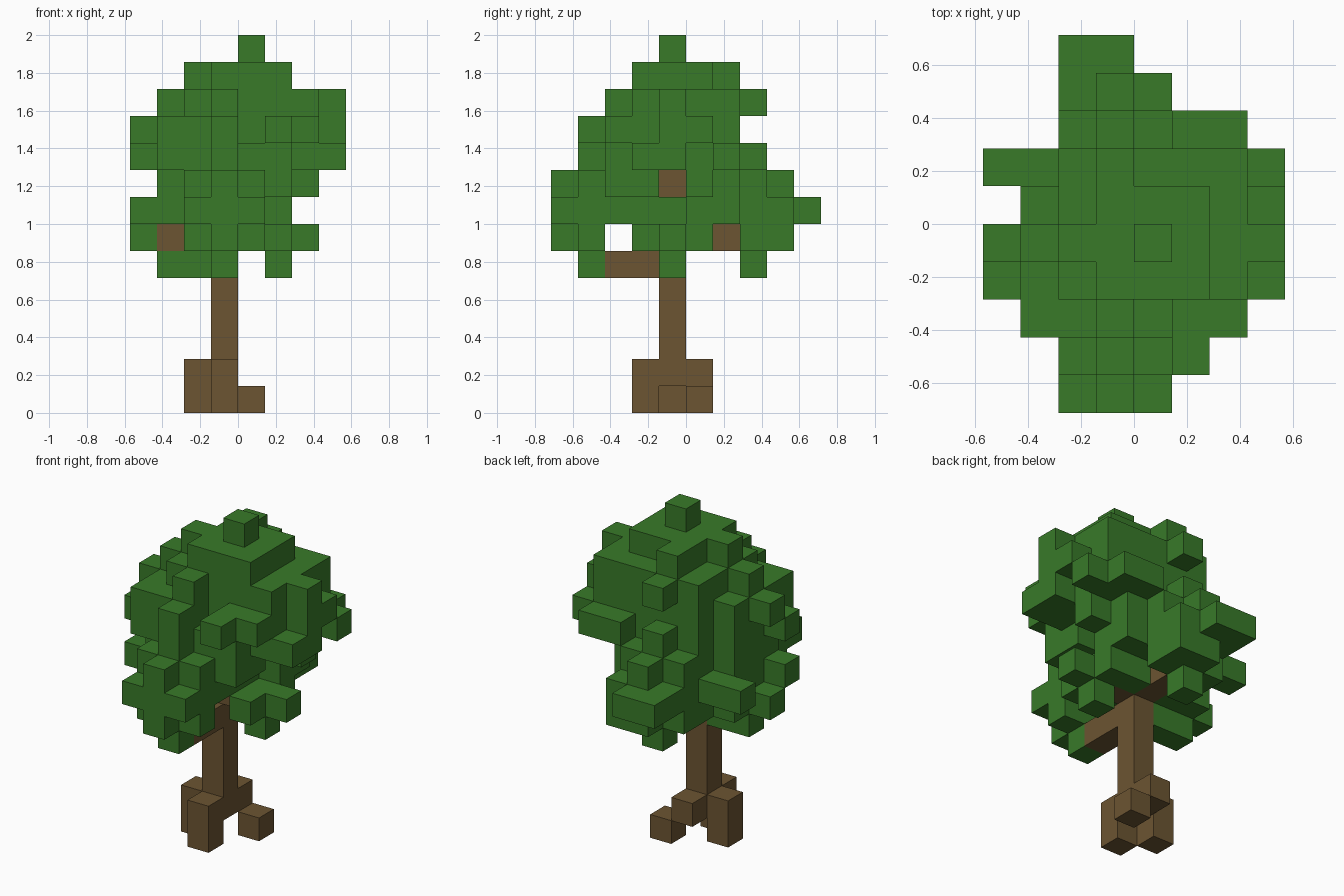
import bpy
import bmesh
from mathutils import Vector

CELL = 2 / 14

cube = bpy.data.objects.get("Cube")
if cube:
    bpy.data.objects.remove(cube, do_unlink=True)


def make_material(name, colour):
    mat = bpy.data.materials.new(name)
    mat.use_nodes = True
    mat.diffuse_color = (*colour, 1)
    mat.node_tree.nodes["Principled BSDF"].inputs["Base Color"].default_value = (*colour, 1)
    return mat


bark = make_material("bark_brown", (0.150, 0.090, 0.032))
leaf = make_material("leaf_green", (0.040, 0.195, 0.022))


def run(start, end):
    """All cells of the straight run between two corner cells."""
    spans = [range(min(a, b), max(a, b) + 1) for a, b in zip(start, end)]
    return {(x, y, z) for x in spans[0] for y in spans[1] for z in spans[2]}


def layer(z, first_y, *rows):
    """One flat layer: each row is a span of x, going from the front to the back."""
    cells = set()
    for y, (left, right) in enumerate(rows, first_y):
        cells |= run((left, y, z), (right, y, z))
    return cells


# Trunk and roots
trunk = run((-1, -1, 1), (-1, -1, 8))
roots = run((-1, -2, 0), (-1, -2, 1)) | run((-2, -1, 0), (-2, -1, 1))
roots |= {(-1, 0, 1), (0, 0, 0)}

# Branches reaching into the leaves
branches = run((-1, -2, 5), (-1, -3, 5))
branches |= run((-1, 0, 6), (-1, 1, 6))
branches |= run((-3, -1, 6), (-2, -1, 6)) | {(0, -1, 6)}
branches |= run((0, -1, 9), (1, -1, 9))

# Lower leaves: hanging tips, then clumps around the branch ends
lower = {(-1, -4, 5), (-1, 2, 5), (1, -1, 5)} | run((-3, -1, 5), (-2, -1, 5))
lower |= layer(6, -5, (-1, -1), (-2, 0))
lower |= layer(6, -2, (1, 1), (1, 2), (0, 1))
lower |= layer(6, 0, (-3, -2), (-2, -2), (-2, 0), (-1, 0))
lower |= {(-4, -1, 6)}
lower |= layer(7, -5, (-2, 0), (-2, 0), (-2, 0), (-4, 0), (-3, 0),
               (-3, 1), (-4, 1), (-2, 0), (-2, 0), (-2, -1))
lower |= layer(8, -5, (-1, -1), (-2, 0), (-2, 1), (-3, 1), (-3, -2),
               (-3, 2), (-2, 1), (-2, 0), (-1, -1))

# Upper leaves: widest in the middle, tapering to a single tip
upper = layer(9, -4, (-1, -1), (-3, 1), (-4, 3), (-3, -1), (-3, 2), (-2, 3), (-1, -1))
upper |= run((2, -1, 9), (3, -1, 9)) | run((1, 2, 9), (2, 2, 9))
upper |= layer(10, -4, (-1, -1), (-3, -1), (-3, 2), (-4, 3), (-3, 3), (-2, 2))
upper |= layer(10, -4, (1, 1), (1, 2))
upper |= layer(11, -3, (-1, -1), (-2, 2), (-3, 3), (-2, 2), (-2, 2), (-1, -1))
upper |= layer(12, -2, (-1, 1), (-2, 1), (-1, 1), (-1, -1))
upper |= {(0, -1, 13)}

parts = {
    "trunk": (trunk, bark),
    "roots": (roots, bark),
    "branches": (branches, bark),
    "lower_leaves": (lower, leaf),
    "upper_leaves": (upper, leaf),
}
solid = set().union(*(cells for cells, _ in parts.values()))


def build(name, cells, mat):
    """Skin the outer sides of the cells and merge flat neighbours."""
    bm = bmesh.new()
    for cell in sorted(cells):
        for axis in range(3):
            for side in (0, 1):
                beside = list(cell)
                beside[axis] += 2 * side - 1
                if tuple(beside) in solid:
                    continue
                u, v = (axis + 1) % 3, (axis + 2) % 3
                corners = []
                for du, dv in ((0, 0), (1, 0), (1, 1), (0, 1)):
                    p = Vector(cell)
                    p[axis] += side
                    p[u] += du
                    p[v] += dv
                    corners.append(bm.verts.new(p * CELL))
                bm.faces.new(corners if side else corners[::-1])
    bmesh.ops.remove_doubles(bm, verts=bm.verts, dist=CELL / 100)
    bmesh.ops.dissolve_limit(bm, angle_limit=0.01, verts=bm.verts, edges=bm.edges)
    mesh = bpy.data.meshes.new(name)
    bm.to_mesh(mesh)
    bm.free()
    mesh.materials.append(mat)
    bpy.context.collection.objects.link(bpy.data.objects.new(name, mesh))


for name, (cells, mat) in parts.items():
    build(name, cells, mat)
